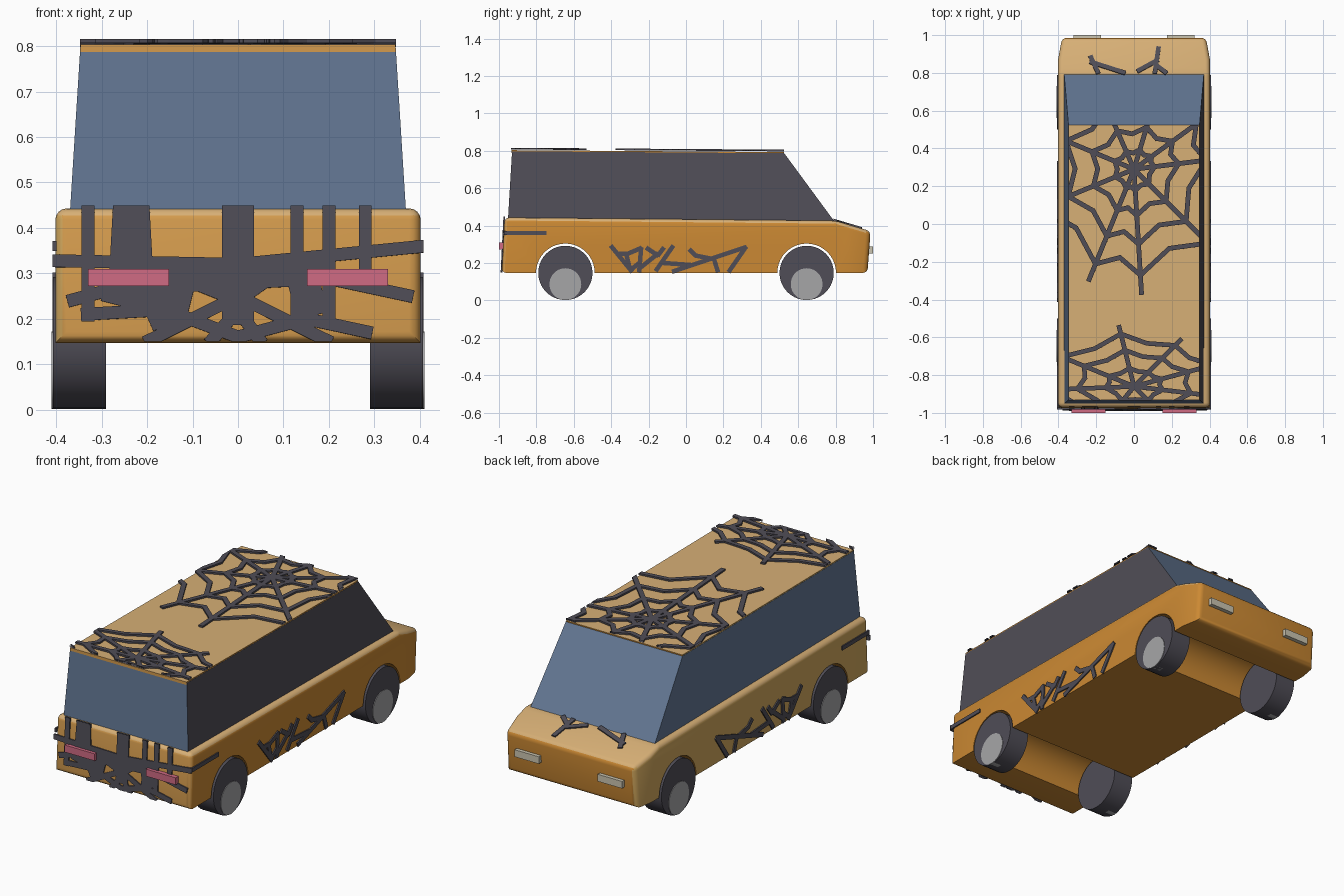
import bpy, bmesh
from math import cos, sin, pi, atan2, radians
from mathutils import Matrix, Vector

if "Cube" in bpy.data.objects:
    bpy.data.objects.remove(bpy.data.objects["Cube"])


def material(name, *rgb):
    m = bpy.data.materials.new(name)
    m.use_nodes = True
    m.diffuse_color = (*rgb, 1)
    m.node_tree.nodes["Principled BSDF"].inputs["Base Color"].default_value = (*rgb, 1)
    return m


ORANGE = material("orange paint", 0.6, 0.25, 0.033)
TAN = material("tan paint", 0.68, 0.43, 0.18)
GOLD = material("golden paint", 0.66, 0.33, 0.075)
SAND = material("sand paint", 0.64, 0.39, 0.11)
DARK = material("dark grey", 0.08, 0.075, 0.095)
GLASS = material("blue glass", 0.125, 0.185, 0.295)
RED = material("red lamp", 0.63, 0.145, 0.23)
CREAM = material("cream lamp", 0.6, 0.56, 0.44)
STEEL = material("steel grey", 0.38, 0.38, 0.39)
PAINTS = [ORANGE, TAN, GOLD, SAND]


def finish(name, bm, mats, mirror=False, smooth=False):
    bmesh.ops.recalc_face_normals(bm, faces=bm.faces)
    mesh = bpy.data.meshes.new(name)
    bm.to_mesh(mesh)
    bm.free()
    obj = bpy.data.objects.new(name, mesh)
    bpy.context.collection.objects.link(obj)
    for m in mats:
        mesh.materials.append(m)
    if mirror:
        obj.modifiers.new("mirror", "MIRROR").use_axis[0] = True
    if smooth:
        bpy.ops.object.select_all(action="DESELECT")
        obj.select_set(True)
        bpy.context.view_layer.objects.active = obj
        bpy.ops.object.shade_smooth_by_angle(angle=radians(35))
    return obj


def paint_by_direction(bm):
    """Tan on top, golden on the front end, sand on the -x flank, else orange."""
    bmesh.ops.recalc_face_normals(bm, faces=bm.faces)
    for f in bm.faces:
        if f.normal.z > 0.5:
            f.material_index = 1
        elif f.normal.x < -0.5:
            f.material_index = 3
        elif f.normal.y < -0.5 and f.calc_center_median().y < -0.9:
            f.material_index = 2


def box(bm, lo, hi):
    lo, hi = Vector(lo), Vector(hi)
    size = Matrix.Diagonal((*(hi - lo), 1))
    bmesh.ops.create_cube(bm, size=1, matrix=Matrix.Translation((lo + hi) / 2) @ size)


def disc(bm, radius, x0, x1, y, z):
    spot = Matrix.Translation(((x0 + x1) / 2, y, z)) @ Matrix.Rotation(pi / 2, 4, "Y")
    bmesh.ops.create_cone(bm, cap_ends=True, segments=40, radius1=radius,
                          radius2=radius, depth=x1 - x0, matrix=spot)


# Lower body: side profile with wheel arches, extruded across the width
AXLE, FLOOR, ARCH = 0.645, 0.147, 0.157
profile = [(-0.985, FLOOR)]
for y in (-AXLE, AXLE):
    profile += [(y - ARCH * cos(pi * i / 20), FLOOR + ARCH * sin(pi * i / 20)) for i in range(21)]
profile += [(0.97, FLOOR), (0.987, 0.37), (0.8, 0.426), (-0.97, 0.443)]
bm = bmesh.new()
side = bm.faces.new([bm.verts.new((-0.402, y, z)) for y, z in profile])
ext = bmesh.ops.extrude_face_region(bm, geom=[side])["geom"]
bmesh.ops.translate(bm, vec=(0.804, 0, 0), verts=[v for v in ext if isinstance(v, bmesh.types.BMVert)])
rim = [e for e in bm.edges if max(v.co.z for v in e.verts) > 0.32
       or min(abs(v.co.y) for v in e.verts) > 0.85]
bmesh.ops.bevel(bm, geom=rim, offset=0.025, segments=4, profile=0.5, affect="EDGES")
bmesh.ops.bisect_plane(bm, geom=bm.verts[:] + bm.edges[:] + bm.faces[:],
                       plane_co=(0, 0.87, 0), plane_no=(0, 1, 0))
for v in bm.verts:
    if v.co.y > 0.88:
        v.co.x *= 1 - 0.45 * (v.co.y - 0.87)
paint_by_direction(bm)
finish("lower_body", bm, PAINTS, smooth=True)

# Window cabin: tapered block, dark on one side and blue elsewhere
bm = bmesh.new()
rings = []
for x, back, front, z0, z1 in ((0.37, -0.952, 0.795, 0.43, 0.42), (0.347, -0.93, 0.525, 0.797, 0.787)):
    rings.append([bm.verts.new(c) for c in ((-x, back, z0), (x, back, z0), (x, front, z1), (-x, front, z1))])
low, top = rings
bm.faces.new(low[::-1])
bm.faces.new(top)
for i in range(4):
    j = (i + 1) % 4
    bm.faces.new((low[i], low[j], top[j], top[i]))
bm.normal_update()
for f in bm.faces:
    f.material_index = 1 if f.normal.x > 0.5 else 0
finish("window_cabin", bm, [GLASS, DARK])

# Roof panel
bm = bmesh.new()
box(bm, (-0.346, -0.932, 0.787), (0.346, 0.525, 0.803))
for v in bm.verts:
    v.co.z -= 0.01 * (v.co.y > 0)
paint_by_direction(bm)
finish("roof_panel", bm, PAINTS)

# Wheels with low-set hub discs
for y, label in ((-AXLE, "front"), (AXLE, "back")):
    bm = bmesh.new()
    disc(bm, 0.145, 0.29, 0.407, y, 0.147)
    finish(label + "_tyres", bm, [DARK], mirror=True, smooth=True)
    bm = bmesh.new()
    disc(bm, 0.085, 0.36, 0.41, y, 0.087)
    finish(label + "_hubs", bm, [STEEL], mirror=True, smooth=True)

# Lamps
bm = bmesh.new()
box(bm, (0.152, -1, 0.272), (0.33, -0.96, 0.31))
finish("red_lamps", bm, [RED], mirror=True)
bm = bmesh.new()
box(bm, (0.175, 0.96, 0.25), (0.32, 1, 0.288))
finish("cream_lamps", bm, [CREAM], mirror=True)


def plates(name, lines, width, origin, u, v, clip=None, mirror=False):
    """Thin strips along 2D lines laid on the plane origin + u, v."""
    bm = bmesh.new()
    for line in lines:
        for a, b in zip(line, line[1:]):
            a, b = Vector(a), Vector(b)
            d, mid = b - a, (a + b) / 2
            m = (Matrix.Translation((*mid, 0.002)) @ Matrix.Rotation(atan2(d.y, d.x), 4, "Z")
                 @ Matrix.Diagonal((d.length + width * 0.4, width, 0.009, 1)))
            bmesh.ops.create_cube(bm, size=1, matrix=m)
    if clip:
        x, y0, y1 = clip
        for co, no in (((x, 0), (1, 0)), ((-x, 0), (-1, 0)), ((0, y0), (0, -1)), ((0, y1), (0, 1))):
            bmesh.ops.bisect_plane(bm, geom=bm.verts[:] + bm.edges[:] + bm.faces[:],
                                   plane_co=(*co, 0), plane_no=(*no, 0), clear_outer=True)
    u, v = Vector(u).normalized(), Vector(v).normalized()
    frame = Matrix((u, v, u.cross(v))).transposed().to_4x4()
    bm.transform(Matrix.Translation(origin) @ frame)
    finish(name, bm, [DARK], mirror=mirror)


def web(centre, tips, steps, sag):
    """Spokes to each tip, joined by sagging rings."""
    c = Vector(centre)
    tips = [Vector(t) for t in tips]
    lines = [(c, c + t) for t in tips]
    for s in steps:
        for a, b in zip(tips, tips[1:] + tips[:1]):
            lines.append((c + a * s, c + (a + b) * s * sag / 2, c + b * s))
    return lines


# Roof webs
roof = dict(origin=(0, 0, 0.803), u=(1, 0, 0), v=(0, 1, -0.007), clip=(0.348, -0.935, 0.525))
tips = [(0.04, -0.66), (-0.24, -0.59), (-0.58, -0.24), (-0.6, 0.25), (-0.24, 0.55),
        (0.18, 0.6), (0.55, 0.4), (0.64, 0.08), (0.46, -0.46)]
plates("large_roof_web", web((0, 0.29), tips, (0.17, 0.37, 0.6, 0.85), 0.88), 0.025, **roof)
tips = [(-0.08, 0.32), (0.25, 0.25), (0.48, 0.13), (0.5, -0.06), (0.25, -0.25),
        (-0.2, -0.25), (-0.5, -0.02), (-0.44, 0.18)]
plates("small_roof_web", web((0, -0.86), tips, (0.3, 0.6, 0.87), 0.92), 0.024, **roof)

# Bonnet web scraps, measured from the windscreen foot
scraps = [((-0.23, 0.09), (-0.19, 0)), ((-0.23, 0.06), (-0.05, 0)),
          ((0.13, 0.14), (0.11, 0)), ((0.125, 0.07), (0.02, 0.01)), ((0.12, 0.04), (0.17, 0))]
plates("bonnet_web", scraps, 0.024, (0, 0.8, 0.427), (1, 0, 0), (0, 0.187, -0.056))

# Side webs and stripes, on both flanks
flank = dict(origin=(0.402, 0, 0), u=(0, 1, 0), v=(0, 0, 1), mirror=True)
strokes = [((-0.4, 0.29), (-0.29, 0.155)), ((-0.37, 0.25), (-0.31, 0.25), (-0.24, 0.28)),
           ((-0.32, 0.25), (-0.3, 0.17)), ((-0.24, 0.28), (-0.25, 0.155)), ((-0.25, 0.2), (-0.3, 0.16)),
           ((-0.21, 0.28), (-0.15, 0.24), (-0.12, 0.28)), ((-0.15, 0.25), (-0.25, 0.17)),
           ((-0.07, 0.29), (-0.16, 0.16)), ((-0.12, 0.2), (0.02, 0.19)),
           ((-0.07, 0.155), (0.32, 0.285), (0.23, 0.155)), ((0.02, 0.27), (0.05, 0.24), (0.15, 0.22), (0.17, 0.155))]
plates("side_webs", strokes, 0.024, **flank)
plates("side_stripes", [((-0.97, 0.36), (-0.75, 0.36))], 0.022, **flank)

# End panel web: thin strands, then broad bands
end = dict(origin=(0, -0.992, 0), u=(1, 0, 0), v=(0, 0.05, 1), clip=(0.408, 0.15, 0.449))
thin = [((x, z), (x, 0.45)) for x, z in ((-0.33, 0.2), (0.2, 0.2), (0.28, 0.3), (0.13, 0.2))]
thin += [((-0.41, 0.328), (0, 0.32), (0.41, 0.36)), ((-0.37, 0.24), (-0.15, 0.3), (0, 0.24)),
         ((0.38, 0.25), (0.1, 0.31), (0, 0.24)), ((-0.34, 0.21), (-0.16, 0.22), (0, 0.16)),
         ((0.29, 0.17), (0.15, 0.2), (0, 0.16)), ((-0.2, 0.15), (0, 0.25), (0.2, 0.15)),
         ((-0.06, 0.15), (0, 0.22), (0.05, 0.15))]
plates("end_web_strands", thin, 0.028, **end)
broad = [((-0.25, 0.27), (-0.24, 0.45)), ((-0.22, 0.27), (-0.23, 0.45)), ((0, 0.2), (0, 0.45)),
         ((-0.28, 0.27), (-0.12, 0.23)), ((-0.2, 0.29), (0.2, 0.31)), ((-0.2, 0.29), (-0.16, 0.2)),
         ((0.14, 0.3), (0.16, 0.22))]
plates("end_web_bands", broad, 0.07, **end)
